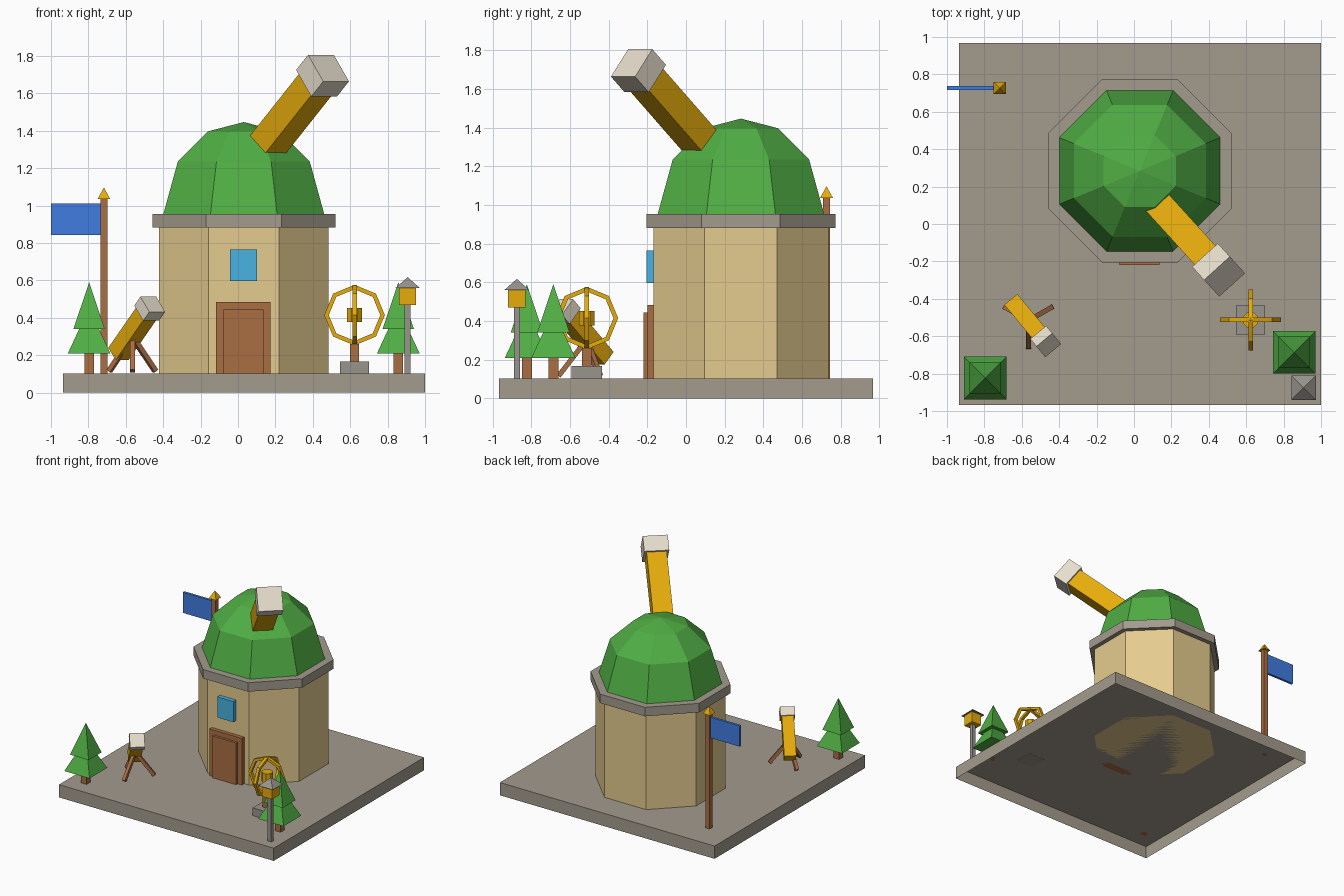
import bpy, bmesh, math
from mathutils import Vector, Matrix

if "Cube" in bpy.data.objects:
    bpy.data.objects.remove(bpy.data.objects["Cube"], do_unlink=True)


def material(name, r, g, b):
    """Flat colour given in 8-bit display values, stored as linear."""
    col = [(v / 255 / 12.92) if v < 11 else ((v / 255 + 0.055) / 1.055) ** 2.4 for v in (r, g, b)] + [1]
    m = bpy.data.materials.new(name)
    m.use_nodes = True
    m.diffuse_color = col
    m.node_tree.nodes["Principled BSDF"].inputs["Base Color"].default_value = col
    return m


STONE = material("stone_grey", 163, 155, 141)
METAL = material("metal_grey", 152, 147, 140)
TAN = material("wall_tan", 229, 204, 143)
GREEN = material("leaf_green", 80, 174, 68)
BROWN = material("wood_brown", 170, 110, 68)
GOLD = material("brass_gold", 230, 172, 12)
CREAM = material("cap_cream", 230, 221, 204)
GLASS = material("window_blue", 72, 178, 226)
CLOTH = material("flag_blue", 64, 124, 224)


def finish(name, bm, mat):
    mesh = bpy.data.meshes.new(name)
    bm.to_mesh(mesh)
    bm.free()
    mesh.materials.append(mat)
    obj = bpy.data.objects.new(name, mesh)
    bpy.context.collection.objects.link(obj)
    return obj


def box(name, centre, size, mat, rot=None, open_bottom=False):
    bm = bmesh.new()
    bmesh.ops.create_cube(bm, size=1)
    if open_bottom:
        low = [f for f in bm.faces if f.calc_center_median().z < -0.4]
        bmesh.ops.delete(bm, geom=low, context="FACES_ONLY")
    bm.transform(Matrix.Translation(centre) @ (rot or Matrix()) @ Matrix.Diagonal((*size, 1)))
    return finish(name, bm, mat)


def lathe(name, x, y, profile, sides, mat):
    """Stack of flat-sided rings; each profile point is (flat half width, z)."""
    bm = bmesh.new()
    rings = []
    for half, z in profile:
        if half == 0:
            rings.append([bm.verts.new((x, y, z))])
            continue
        r = half / math.cos(math.pi / sides)
        angles = [(i + 0.5) * math.tau / sides for i in range(sides)]
        rings.append([bm.verts.new((x + r * math.cos(a), y + r * math.sin(a), z)) for a in angles])
    bm.faces.new(rings[0])
    for low, high in zip(rings, rings[1:]):
        for i in range(sides):
            j = (i + 1) % sides
            if len(high) == 1:
                bm.faces.new((low[i], low[j], high[0]))
            else:
                bm.faces.new((low[i], low[j], high[j], high[i]))
    if len(rings[-1]) > 1:
        bm.faces.new(rings[-1])
    bmesh.ops.recalc_face_normals(bm, faces=bm.faces)
    return finish(name, bm, mat)


def beam(name, a, b, width, mat):
    """Square bar between two points, kept level sideways."""
    a, b = Vector(a), Vector(b)
    d = (b - a).normalized()
    side = d.cross((0, 0, 1)).normalized()
    up = side.cross(d)
    rot = Matrix((side, d, up)).transposed().to_4x4()
    return box(name, (a + b) / 2, (width, (b - a).length, width), mat, rot)


def telescope(name, cap_centre, direction, tube_length, tube_width, cap_width, cap_length):
    c, d = Vector(cap_centre), Vector(direction).normalized()
    beam(name + "_tube", c - d * tube_length, c, tube_width, GOLD)
    beam(name + "_cap", c - d * cap_length / 2, c + d * cap_length / 2, cap_width, CREAM)


def hoop(name, centre, radius, half, axis, mat):
    """Eight-sided hoop with a square section."""
    bm = bmesh.new()
    section = ((-half, -half), (half, -half), (half, half), (-half, half))
    loops = []
    for i in range(8):
        a = i * math.tau / 8
        loops.append([bm.verts.new(((radius + u) * math.cos(a), (radius + u) * math.sin(a), v))
                      for u, v in section])
    for i in range(8):
        p, q = loops[i], loops[(i + 1) % 8]
        for k in range(4):
            n = (k + 1) % 4
            bm.faces.new((p[k], q[k], q[n], p[n]))
    bmesh.ops.recalc_face_normals(bm, faces=bm.faces)
    bm.transform(Matrix.Translation(centre) @ Matrix.Rotation(math.pi / 2, 4, axis))
    return finish(name, bm, mat)


GROUND = 0.104

# Ground slab, a shell open underneath
box("ground_slab", (0.032, 0, GROUND / 2), (1.936, 1.936, GROUND), STONE, open_bottom=True)

# Tower with cornice and faceted dome
TX, TY = 0.031, 0.284
lathe("tower_wall", TX, TY, [(0.453, GROUND), (0.453, 0.886)], 8, TAN)
lathe("tower_cornice", TX, TY, [(0.489, 0.882), (0.489, 0.955)], 8, STONE)
lathe("dome", TX, TY, [(0.43, 0.955), (0.353, 1.235), (0.193, 1.397), (0, 1.447)], 8, GREEN)

# Door and window on the front wall
box("door_frame", (0.029, -0.175, 0.294), (0.292, 0.05, 0.38), BROWN)
box("door_panel", (0.029, -0.185, 0.274), (0.214, 0.07, 0.34), BROWN)
box("window", (0.029, -0.185, 0.682), (0.144, 0.038, 0.168), GLASS)

# Main telescope and the small one on a tripod
telescope("main_telescope", (0.452, -0.246, 1.695), (0.513, -0.565, 0.647), 0.65, 0.15, 0.186, 0.125)
telescope("small_telescope", (-0.472, -0.628, 0.449), (0.469, -0.565, 0.678), 0.356, 0.09, 0.11, 0.07)
HUB = Vector((-0.565, -0.517, 0.3))
for i in range(3):
    a = math.radians(30 + 120 * i)
    foot = Vector((HUB.x + 0.142 * math.cos(a), HUB.y + 0.142 * math.sin(a), GROUND + 0.012))
    beam(f"tripod_leg_{i + 1}", HUB, foot, 0.026, BROWN)

# Flagpole
FX, FY = -0.717, 0.727
box("flag_pole", (FX, FY, 0.572), (0.038, 0.038, 0.936), BROWN)
lathe("pole_finial", FX, FY, [(0.033, 1.037), (0, 1.097)], 4, GOLD)
box("flag", (-0.865, FY, 0.927), (0.27, 0.02, 0.168), CLOTH)

# Pine trees
for side, x, y in (("right", -0.796, -0.823), ("left", 0.857, -0.686)):
    lathe(side + "_tree_trunk", x, y, [(0.026, GROUND), (0.026, 0.23)], 4, BROWN)
    lathe(side + "_tree_lower", x, y, [(0.114, 0.21), (0, 0.455)], 4, GREEN)
    lathe(side + "_tree_upper", x, y, [(0.084, 0.34), (0, 0.59)], 4, GREEN)

# Armillary sphere on a plinth
AX, AY, AZ = 0.623, -0.513, 0.415
box("armillary_plinth", (AX, AY, 0.135), (0.156, 0.156, 0.064), METAL)
box("armillary_post", (AX, AY, 0.21), (0.048, 0.048, 0.1), BROWN)
hoop("armillary_hoop_front", (AX, AY, AZ), 0.15, 0.012, "X", GOLD)
hoop("armillary_hoop_side", (AX, AY, AZ), 0.15, 0.012, "Y", GOLD)
lathe("armillary_core", AX, AY, [(0.04, AZ - 0.038), (0.04, AZ + 0.038)], 8, GOLD)

# Lamp post
LX, LY = 0.907, -0.875
box("lamp_post", (LX, LY, 0.29), (0.032, 0.032, 0.372), METAL)
box("lamp_box", (LX, LY, 0.515), (0.092, 0.092, 0.09), GOLD)
lathe("lamp_roof", LX, LY, [(0.065, 0.56), (0, 0.618)], 4, METAL)
